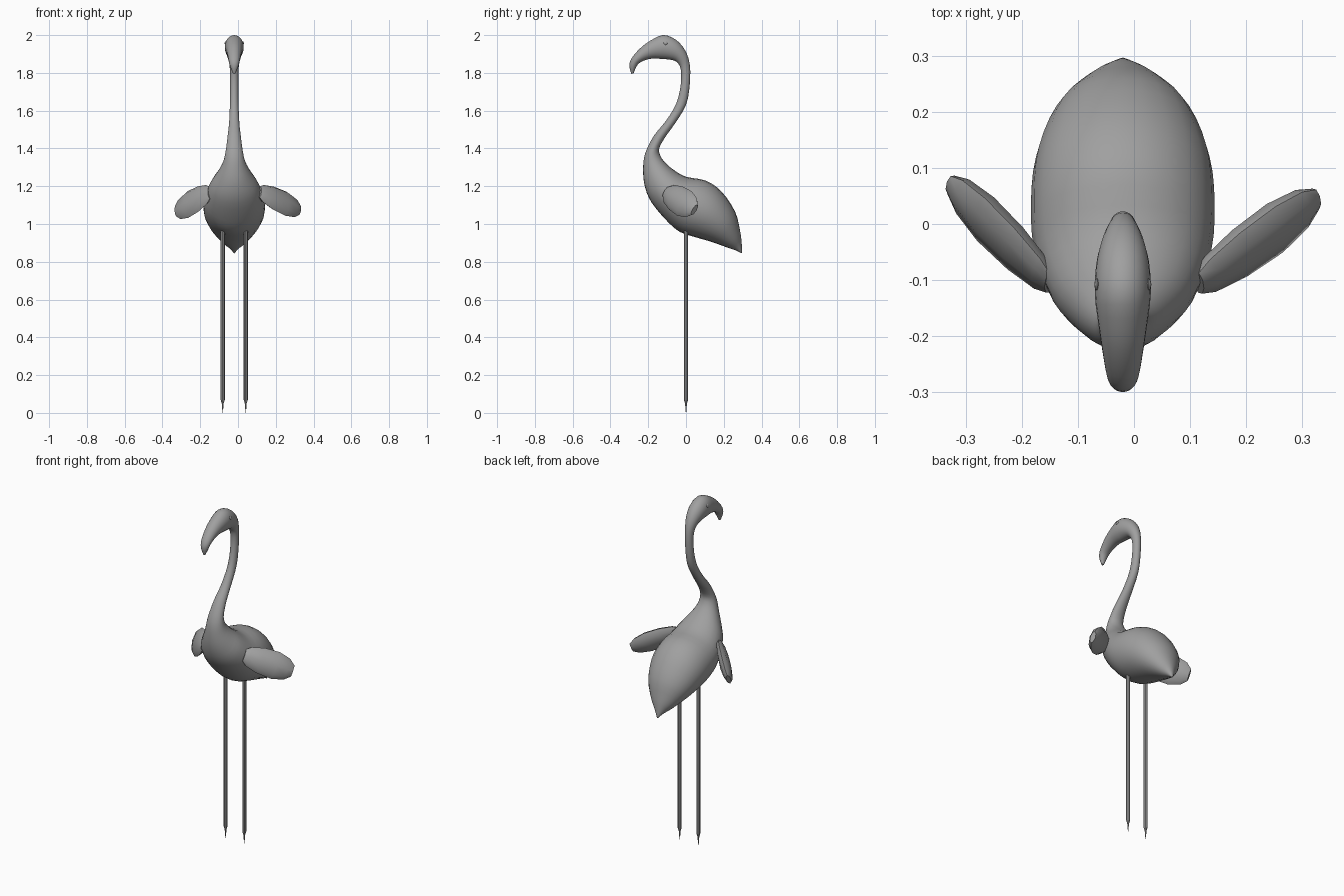
import bpy, bmesh, math
from mathutils import Vector

if "Cube" in bpy.data.objects:
    bpy.data.objects.remove(bpy.data.objects["Cube"])

CX = -0.02  # centre line of the bird

grey = bpy.data.materials.new("plain grey")
grey.diffuse_color = (0.35, 0.35, 0.35, 1)
grey.use_nodes = True
grey.node_tree.nodes["Principled BSDF"].inputs["Base Color"].default_value = grey.diffuse_color


def loft(name, rings, angle=60):
    """Skin a list of equal rings of points and cap both ends."""
    bm = bmesh.new()
    loops = [[bm.verts.new(p) for p in r] for r in rings]
    n = len(loops[0])
    for a, b in zip(loops, loops[1:]):
        for i in range(n):
            bm.faces.new((a[i], a[(i + 1) % n], b[(i + 1) % n], b[i]))
    bm.faces.new(loops[0])
    bm.faces.new(loops[-1])
    bmesh.ops.recalc_face_normals(bm, faces=bm.faces)
    mesh = bpy.data.meshes.new(name)
    bm.to_mesh(mesh)
    bm.free()
    mesh.materials.append(grey)
    ob = bpy.data.objects.new(name, mesh)
    bpy.context.collection.objects.link(ob)
    bpy.ops.object.select_all(action='DESELECT')
    ob.select_set(True)
    bpy.context.view_layer.objects.active = ob
    bpy.ops.object.shade_smooth_by_angle(angle=math.radians(angle))
    return ob


def ellipse(c, u, v, n):
    return [c + u * math.cos(math.tau * i / n) + v * math.sin(math.tau * i / n)
            for i in range(n)]


def spline(rows, steps):
    """Catmull-Rom interpolation of rows of numbers."""
    out = []
    for k in range(len(rows) - 1):
        p0, p1 = rows[max(k - 1, 0)], rows[k]
        p2, p3 = rows[k + 1], rows[min(k + 2, len(rows) - 1)]
        for s in range(steps):
            t = s / steps
            out.append([0.5 * (2 * b + (c - a) * t + (2 * a - 5 * b + 4 * c - d) * t * t
                               + (3 * b - a - 3 * c + d) * t ** 3)
                        for a, b, c, d in zip(p0, p1, p2, p3)])
    return out + [list(rows[-1])]


# Body, neck, head and beak: upper y, z / lower y, z / half width
sections = [
    (.297, .850, .293, .845, .003),
    (.294, .910, .262, .861, .030),   # tail
    (.285, .970, .220, .875, .068),
    (.260, 1.065, .130, .907, .122),
    (.190, 1.170, .050, .930, .155),
    (.105, 1.230, -.030, .957, .164),  # belly
    (.000, 1.250, -.095, 1.010, .158),
    (-.070, 1.290, -.180, 1.110, .128),
    (-.110, 1.325, -.217, 1.195, .090),
    (-.135, 1.360, -.227, 1.285, .060),
    (-.142, 1.400, -.216, 1.375, .045),  # neck
    (-.110, 1.460, -.168, 1.470, .035),
    (-.060, 1.530, -.107, 1.545, .027),
    (.000, 1.630, -.053, 1.635, .023),
    (.020, 1.740, -.028, 1.735, .022),
    (.020, 1.845, -.028, 1.820, .024),
    (-.005, 1.920, -.050, 1.858, .036),  # head
    (-.053, 1.975, -.085, 1.870, .047),
    (-.120, 2.000, -.130, 1.874, .050),
    (-.190, 1.970, -.175, 1.876, .043),
    (-.243, 1.930, -.215, 1.868, .036),  # beak
    (-.286, 1.880, -.250, 1.850, .029),
    (-.300, 1.840, -.266, 1.825, .021),
    (-.290, 1.795, -.278, 1.797, .006),
]
rings = []
for ty, tz, by, bz, w in spline(sections, 3):
    top, bot = Vector((CX, ty, tz)), Vector((CX, by, bz))
    rings.append(ellipse((top + bot) / 2, Vector((w, 0, 0)), (top - bot) / 2, 24))
loft("body_neck_and_head", rings)


# Wings: flattened low-sided leaves angled back and down
def wing(name, root, tip, chord, half, thick):
    root, tip = Vector(root), Vector(tip)
    axis = (tip - root).normalized()
    chord = Vector(chord)
    chord = (chord - axis * chord.dot(axis)).normalized()
    normal = axis.cross(chord)
    parts = [(0, .45), (.1, .72), (.35, .95), (.65, 1), (.88, .78), (1, .42)]
    loft(name, [ellipse(root.lerp(tip, t), chord * half * s, normal * thick * s, 8)
                for t, s in parts], 50)


wing("right_wing", (.115, -.105, 1.17), (.325, .045, 1.075), (0, .5, .86), .075, .034)
wing("left_wing", (-.15, -.105, 1.165), (-.327, .07, 1.07), (0, .45, .89), .08, .03)

# Eyes and legs on both sides
for side, s in (("left", -1), ("right", 1)):
    eye = [ellipse(Vector((CX + s * (.046 - .005 * math.cos(a)), -.108, 1.957)),
                   Vector((0, .011 * math.sin(a), 0)), Vector((0, 0, .011 * math.sin(a))), 10)
           for a in (.15, .8, 1.57, 2.3, 3.0)]
    loft(side + "_eye", eye)
    leg = [ellipse(Vector((CX + s * .061, 0, z)), Vector((r, 0, 0)), Vector((0, r, 0)), 8)
           for z, r in ((0, .001), (.05, .005), (.07, .011), (1.02, .011))]
    loft(side + "_leg", leg, 40)
